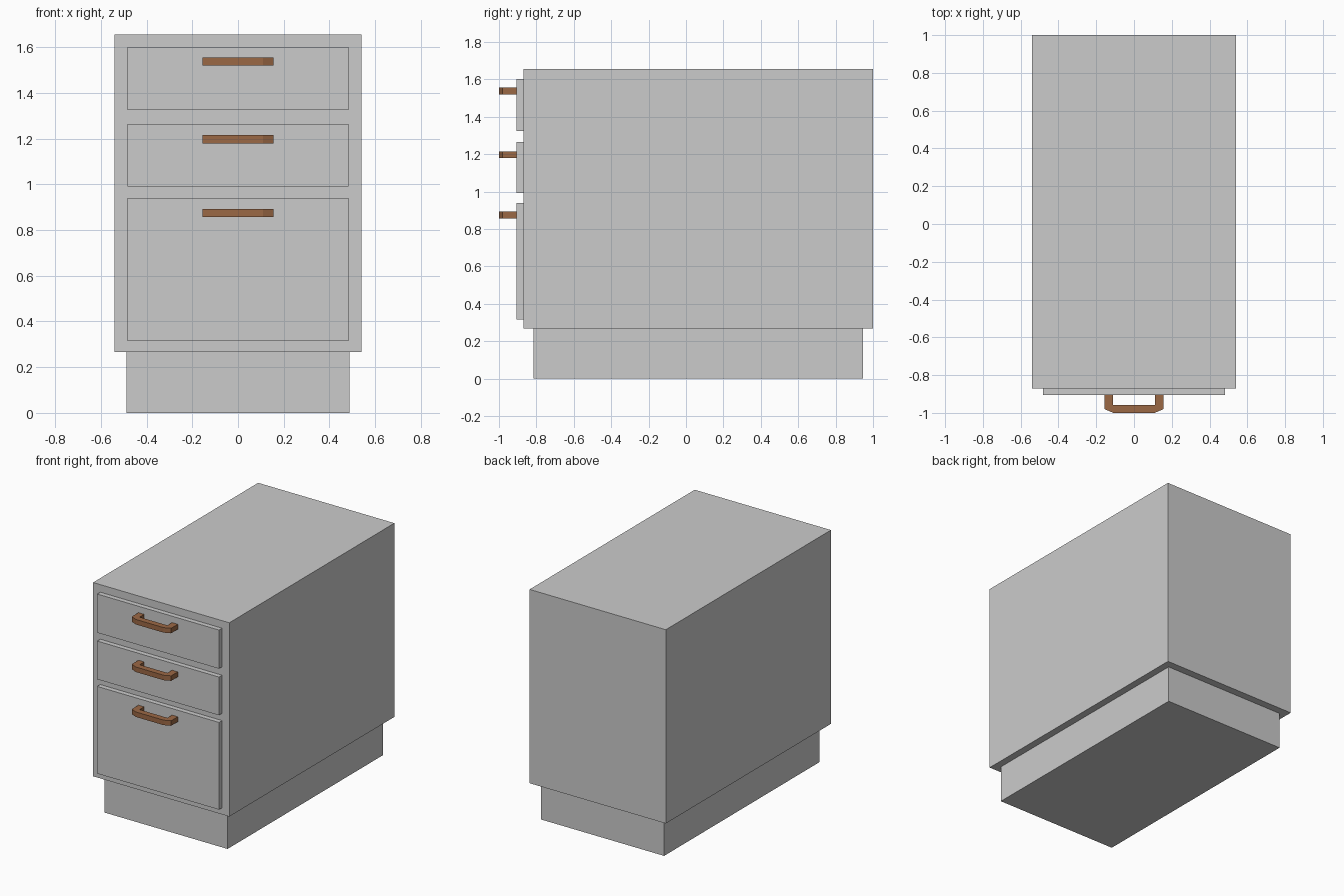
import bpy

if "Cube" in bpy.data.objects:
    bpy.data.objects.remove(bpy.data.objects["Cube"])


def prism(name, outline, z0, z1):
    """Extrude a counter-clockwise XY outline from z0 to z1."""
    n = len(outline)
    verts = [(x, y, z) for z in (z0, z1) for x, y in outline]
    faces = [tuple(reversed(range(n))), tuple(range(n, 2 * n))]
    faces += [(i, (i + 1) % n, n + (i + 1) % n, n + i) for i in range(n)]
    mesh = bpy.data.meshes.new(name)
    mesh.from_pydata(verts, [], faces)
    obj = bpy.data.objects.new(name, mesh)
    bpy.context.collection.objects.link(obj)
    return obj


def box(name, half_w, y0, y1, z0, z1):
    return prism(name, [(-half_w, y0), (half_w, y0), (half_w, y1), (-half_w, y1)], z0, z1)


wood = bpy.data.materials.new("handle_brown")
wood.diffuse_color = (0.33, 0.14, 0.06, 1)
wood.use_nodes = True
wood.node_tree.nodes["Principled BSDF"].inputs["Base Color"].default_value = wood.diffuse_color

# Recessed plinth and cabinet body
box("plinth", 0.488, -0.815, 0.945, 0, 0.267)
box("cabinet_body", 0.54, -0.87, 1.0, 0.267, 1.656)

# Handle outline seen from above: right half, mirrored for the left
right = [(0.11, -1.0), (0.156, -0.98), (0.156, -0.905), (0.11, -0.905), (0.11, -0.957)]
handle_outline = right + [(-x, y) for x, y in reversed(right)]

# Drawer fronts, each with a handle near its top edge
drawers = [("top", 1.325, 1.602, 1.538),
           ("middle", 0.991, 1.265, 1.197),
           ("bottom", 0.315, 0.94, 0.875)]
for label, z0, z1, handle_z in drawers:
    box(label + "_drawer_front", 0.483, -0.905, -0.87, z0, z1)
    handle = prism(label + "_handle", handle_outline, handle_z - 0.018, handle_z + 0.018)
    handle.data.materials.append(wood)
